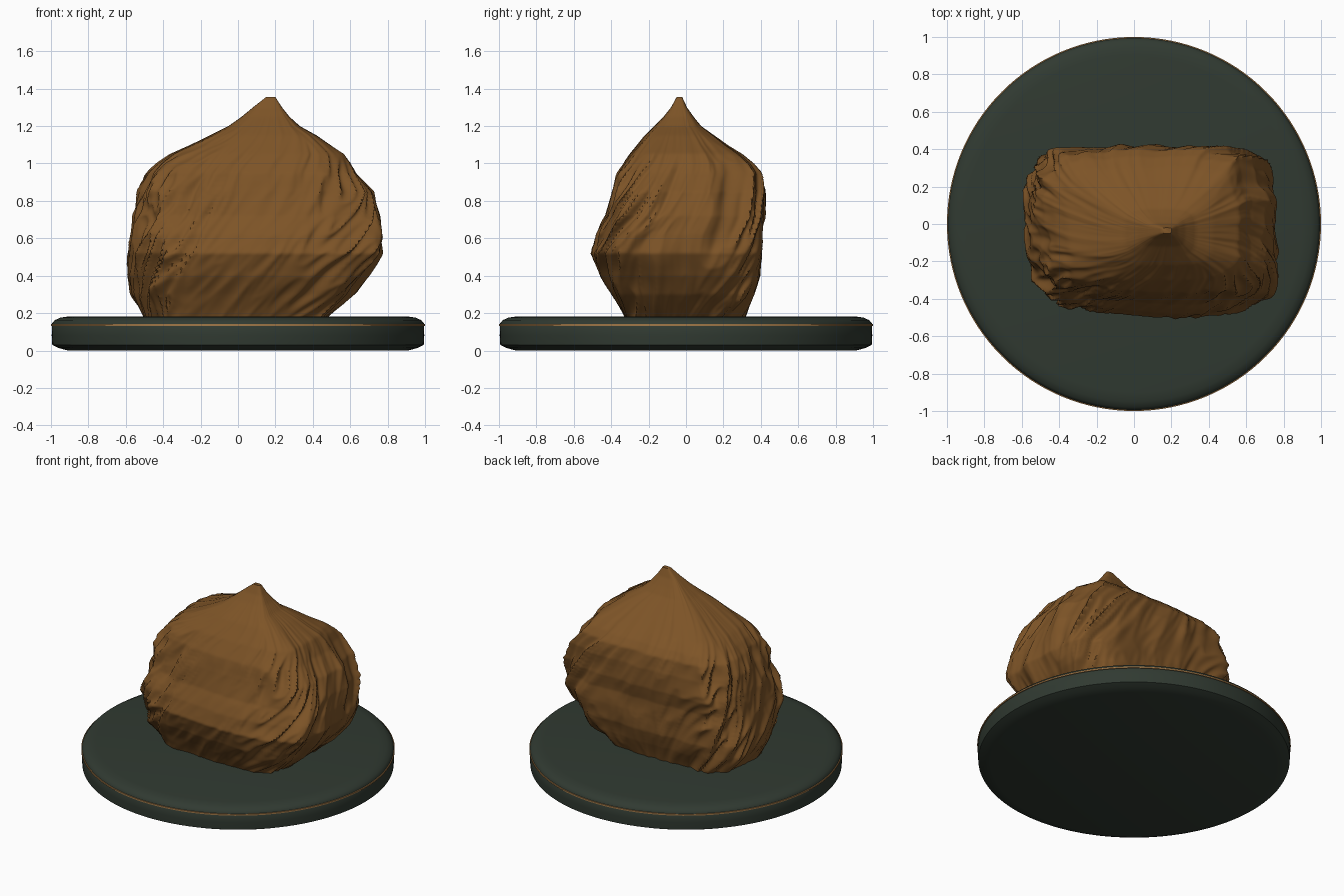
import bpy, bmesh, math
from mathutils import Vector, noise

if "Cube" in bpy.data.objects:
    bpy.data.objects.remove(bpy.data.objects["Cube"])


def material(name, rgb):
    m = bpy.data.materials.new(name)
    m.diffuse_color = (*rgb, 1)
    m.use_nodes = True
    m.node_tree.nodes["Principled BSDF"].inputs["Base Color"].default_value = m.diffuse_color
    return m


BROWN = material("rock brown", (0.205, 0.088, 0.020))
GREEN = material("dark green", (0.030, 0.042, 0.031))
GOLD = material("gold trim", (0.36, 0.19, 0.065))


def loft(name, rings, mat, angle):
    """Skin closed rings of points and cap both ends."""
    bm = bmesh.new()
    vs = [[bm.verts.new(p) for p in r] for r in rings]
    n = len(vs[0])
    for a, b in zip(vs, vs[1:]):
        for i in range(n):
            j = (i + 1) % n
            bm.faces.new((a[i], a[j], b[j], b[i]))
    bm.faces.new(vs[0][::-1])
    bm.faces.new(vs[-1])
    me = bpy.data.meshes.new(name)
    bm.to_mesh(me)
    bm.free()
    me.materials.append(mat)
    ob = bpy.data.objects.new(name, me)
    bpy.context.collection.objects.link(ob)
    bpy.ops.object.select_all(action='DESELECT')
    bpy.context.view_layer.objects.active = ob
    ob.select_set(True)
    bpy.ops.object.shade_smooth_by_angle(angle=math.radians(angle))
    return ob


def circle(r, z, n=128):
    return [(r * math.cos(2 * math.pi * i / n), r * math.sin(2 * math.pi * i / n), z) for i in range(n)]


# Plinth: disc with rounded edges
loft("plinth", [circle(r, z) for r, z in [
    (0.91, 0), (0.96, 0.014), (0.993, 0.03), (0.996, 0.08), (0.994, 0.145),
    (0.98, 0.162), (0.95, 0.176), (0.90, 0.183)]], GREEN, 40)

# Thin trim band around the plinth
loft("trim_band", [circle(r, z) for r, z in [
    (0.985, 0.130), (1.0, 0.131), (1.0, 0.141), (0.985, 0.142)]], GOLD, 30)

# Rock silhouette: height, x min, x max, y min, y max
PROFILE = [
    (0.17, -.49, .46, -.32, .31), (0.30, -.56, .61, -.39, .36),
    (0.40, -.58, .69, -.45, .39), (0.52, -.58, .76, -.50, .40),
    (0.62, -.57, .76, -.47, .40), (0.72, -.56, .75, -.42, .42),
    (0.85, -.53, .71, -.39, .42), (0.95, -.48, .62, -.36, .40),
    (1.00, -.43, .59, -.33, .36), (1.05, -.36, .56, -.30, .30),
    (1.10, -.25, .49, -.26, .22), (1.15, -.15, .42, -.22, .15),
    (1.20, -.05, .33, -.17, .08), (1.25, .02, .275, -.12, .04),
    (1.30, .08, .235, -.08, .005), (1.355, .15, .20, -.05, -.02)]


def extents(z):
    for a, b in zip(PROFILE, PROFILE[1:]):
        if z <= b[0]:
            t = (z - a[0]) / (b[0] - a[0])
            return [p + (q - p) * t for p, q in zip(a[1:], b[1:])]
    return PROFILE[-1][1:]


def rock_point(u, z):
    x0, x1, y0, y1 = extents(z)
    c, s = math.cos(u), math.sin(u)
    # boxy cross-section with blunt corners
    k = (abs(c) ** 4.5 + abs(s) ** 4.5) ** (-1 / 4.5)
    x, y = c * k, s * k
    corner = max(0, k - 1) / 0.21
    # slanted creases: noise on a twisted, vertically stretched coordinate
    t = u + 0.9 * (0.75 - z)
    p = Vector((math.cos(t) * 2.2, math.sin(t) * 2.2, z * 1.3))
    warp = noise.noise(p * 0.8 + Vector((7, 3, 1))) * 0.5
    p += Vector((warp, -warp, warp))
    ridge = 1 - 2 * abs(noise.noise(p * 1.7))
    fine = 1 - 2 * abs(noise.noise(p * 3.9 + Vector((2, 9, 4))))
    lump = noise.noise(Vector((x * 2, y * 2, z * 4.5)) + Vector((5, 5, 5)))
    fade = min(1, max(0.0, (1.36 - z) / 0.45))
    f = 1 + fade * ((0.03 + 0.05 * corner) * (ridge - 0.6)
                    + (0.012 + 0.035 * corner) * (fine - 0.6) + 0.035 * lump)
    # right front corner juts out, left front corner is cut back
    f *= 1 - 0.10 * fade * max(0, -x) * max(0, -y)
    return ((x0 + x1) / 2 + (x1 - x0) / 2 * x * f,
            (y0 + y1) / 2 + (y1 - y0) / 2 * y * f, z)


# Craggy rock rising to a point
N, LEVELS = 300, 130
rock = loft("rock", [[rock_point(2 * math.pi * i / N, 0.17 + 1.185 * j / LEVELS) for i in range(N)]
                     for j in range(LEVELS + 1)], BROWN, 50)
